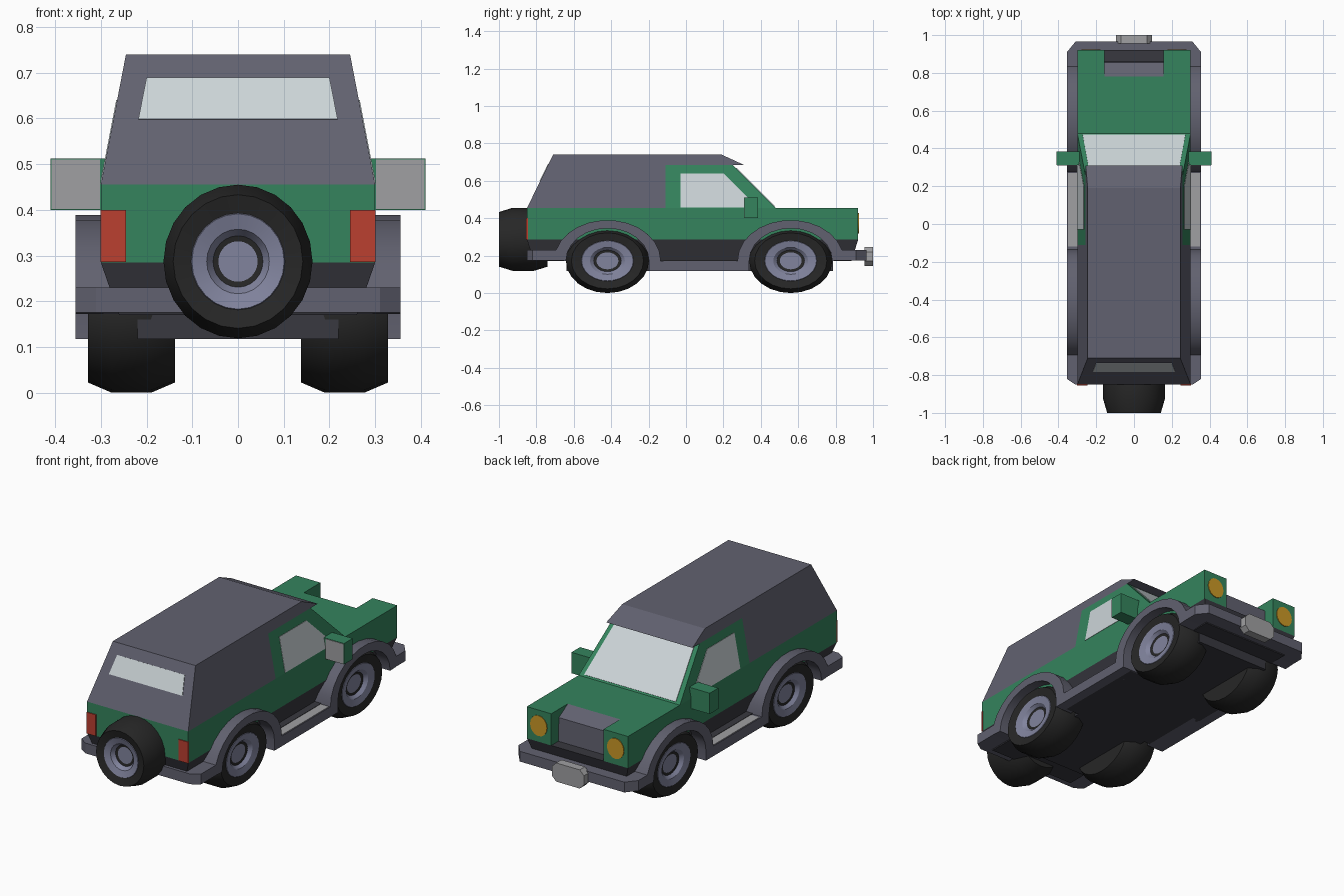
import bpy, bmesh
from math import cos, sin, pi, radians, asin
from mathutils import Vector

if "Cube" in bpy.data.objects:
    bpy.data.objects.remove(bpy.data.objects["Cube"])


def material(name, rgb):
    m = bpy.data.materials.new(name)
    m.diffuse_color = (*rgb, 1)
    m.use_nodes = True
    m.node_tree.nodes["Principled BSDF"].inputs["Base Color"].default_value = m.diffuse_color
    return m


GREEN = material("green_paint", (0.035, 0.23, 0.11))
GREY = material("dark_grey", (0.12, 0.12, 0.16))
BLACK = material("rubber", (0.02, 0.02, 0.02))
UNDER = material("underside", (0.04, 0.04, 0.05))
RIM = material("rim", (0.22, 0.23, 0.34))
GLASS = material("glass", (0.6, 0.66, 0.68))
SILVER = material("silver", (0.35, 0.35, 0.36))
RED = material("red_lamp", (0.5, 0.05, 0.03))
AMBER = material("amber_lamp", (0.6, 0.32, 0.02))


def finish(name, bm, mat, smooth=False):
    bmesh.ops.recalc_face_normals(bm, faces=bm.faces)
    me = bpy.data.meshes.new(name)
    bm.to_mesh(me)
    bm.free()
    me.materials.append(mat)
    ob = bpy.data.objects.new(name, me)
    bpy.context.collection.objects.link(ob)
    if smooth:
        bpy.ops.object.select_all(action='DESELECT')
        ob.select_set(True)
        bpy.context.view_layer.objects.active = ob
        bpy.ops.object.shade_smooth_by_angle(angle=radians(30))
    return ob


def prism(name, pts, place, mat, smooth=False):
    """Two copies of an outline (t = -1 and 1) placed in space and joined."""
    bm = bmesh.new()
    a, b = [[bm.verts.new(place(u, v, t)) for u, v in pts] for t in (-1, 1)]
    bm.faces.new(a)
    bm.faces.new(b)
    n = len(pts)
    for i in range(n):
        j = (i + 1) % n
        bm.faces.new((a[i], a[j], b[j], b[i]))
    return finish(name, bm, mat, smooth)


def span(lo, hi, t):
    return lo if t < 0 else hi


def along_x(lo, hi):
    return lambda y, z, t: (span(lo, hi, t), y, z)


def along_y(lo, hi):
    return lambda x, z, t: (x, span(lo, hi, t), z)


def along_z(lo, hi):
    return lambda x, y, t: (x, y, span(lo, hi, t))


def rect(a, b, c, d):
    return [(a, c), (b, c), (b, d), (a, d)]


def cabin_w(z):
    return 0.30 - 0.055 * (z - 0.455) / 0.285


def tapered(extra=0):
    return lambda y, z, t: (t * (cabin_w(z) + extra), y, z)


def lathe(name, profile, place, mat, n=24):
    bm = bmesh.new()
    rings = []
    for r, a in profile:
        k = n if r > 0 else 1
        rings.append([bm.verts.new(place(r * cos(2 * pi * i / n), r * sin(2 * pi * i / n), a))
                      for i in range(k)])
    for p, q in zip(rings, rings[1:]):
        for i in range(n):
            j = (i + 1) % n
            quad = [p[i % len(p)], p[j % len(p)], q[j % len(q)], q[i % len(q)]]
            bm.faces.new(list(dict.fromkeys(quad)))
    return finish(name, bm, mat, True)


def pane(name, corners, mat, out):
    """Thin panel standing just proud of a sloped surface."""
    off = Vector(out).normalized() * 0.003
    prism(name, [(i, 0) for i in range(4)],
          lambda i, _, t: Vector(corners[i]) + off * t, mat)


# painted body with the grille notch at the nose
prism("body", [(-.3, -.85), (.3, -.85), (.3, .92), (.155, .92), (.155, .78),
               (-.155, .78), (-.155, .92), (-.3, .92)], along_z(.285, .455), GREEN)
prism("grille", [(.78, .285), (.78, .455), (.855, .41), (.86, .285)], along_x(-.155, .155), GREY)

# lower body, tapering inwards to the floor
prism("lower_body", rect(-1, 1, -1, 1),
      lambda u, v, t: (u * span(.26, .30, t),
                       .035 + v * span(.85, .885, t), span(.17, .285, t)), UNDER)

# hard top, cab and windows
prism("hard_top", [(-.85, .455), (-.71, .74), (.19, .74), (.31, .685), (-.11, .685), (-.11, .455)],
      tapered(), GREY)
prism("cab", [(-.11, .455), (-.11, .685), (.25, .685), (.48, .455)], tapered(), GREEN)
prism("side_windows", [(-.03, .457), (-.03, .64), (.20, .64), (.383, .457)], tapered(.002), GLASS)


def rear_y(z):
    return -.85 + .14 * (z - .455) / .285


pane("rear_window", [(-.218, rear_y(.597), .597), (.218, rear_y(.597), .597),
                     (.20, rear_y(.688), .688), (-.20, rear_y(.688), .688)], GLASS, (0, -.285, .14))
pane("windshield", [(-.272, .473, .462), (.272, .473, .462),
                    (.235, .268, .667), (-.235, .268, .667)], GLASS, (0, 1, 1))

# floor pan: narrow over the wheels, wide between them
prism("floor_pan", [(-.22, -.64), (.22, -.64), (.22, -.18), (.30, -.18), (.30, .33), (.22, .33),
                    (.22, .785), (-.22, .785), (-.22, .33), (-.30, .33), (-.30, -.18), (-.22, -.18)],
      along_z(.118, .176), UNDER)

# bumpers with chamfered corners
prism("rear_bumper", [(-.31, -.85), (.31, -.85), (.355, -.82), (.355, -.68), (-.355, -.68), (-.355, -.82)],
      along_z(.175, .23), GREY)
prism("front_bumper", [(-.31, .965), (.31, .965), (.355, .91), (.355, .82), (-.355, .82), (-.355, .91)],
      along_z(.175, .23), GREY)
prism("front_plate", [(-.095, .17), (-.07, .145), (.07, .145), (.095, .17),
                      (.095, .22), (.07, .245), (-.07, .245), (-.095, .22)], along_y(.955, 1.0), SILVER)


# wheel arches joined by the running board
def arc(cy, ry, rz, a0, a1, n=12):
    return [(cy + ry * cos(a0 + (a1 - a0) * i / n), .172 + rz * sin(a0 + (a1 - a0) * i / n))
            for i in range(n + 1)]


REAR, FRONT = -.42, .56
low = asin(.058 / .218)
trim = ([(-.70, .175), (-.70, .23)] + arc(REAR, .285, .218, pi - low, 0)
        + arc(FRONT, .285, .218, pi, low) + [(.84, .23), (.84, .175)]
        + arc(FRONT, .222, .174, 0, pi) + [(.338, .118), (-.198, .118)]
        + arc(REAR, .222, .174, 0, pi))
for s, side in ((-1, "left"), (1, "right")):
    prism(side + "_arch_trim", trim, along_x(s * .255, s * .355), GREY, True)
    prism(side + "_step_tread", rect(.27 * s, .35 * s, -.12, .27), along_z(.165, .174), SILVER)

# wheels and spare
TYRE = [(0, -1), (.87, -1), (1, -.45), (1, .45), (.87, 1), (.63, .92), (.6, .8), (0, .55)]
HUB = [(.64, .90), (.62, .94), (.42, .86), (.32, .66), (0, .66)]


def wheel(name, place):
    lathe(name + "_tyre", TYRE, place, BLACK)
    lathe(name + "_rim", HUB, place, RIM)


for s, side in ((-1, "left"), (1, "right")):
    for cy, end in ((REAR, "rear"), (FRONT, "front")):
        wheel(f"{end}_{side}", lambda u, v, a: (s * (.233 + .095 * a), cy + .222 * u, .172 + .172 * v))
wheel("spare", lambda u, v, a: (.163 * u, -.87 - .13 * a, .287 + .168 * v))

# lamps and door mirrors
for s, side in ((-1, "left"), (1, "right")):
    prism(side + "_tail_lamp", rect(.245 * s, .301 * s, .286, .40), along_y(-.855, -.845), RED)
    lathe(side + "_headlamp", [(1, -1), (1, 1), (0, 1)],
          lambda u, v, a: (s * .228 + .05 * u, .92 + .004 * a, .372 + .055 * v), AMBER, 16)
    prism(side + "_mirror_housing", rect(.28 * s, .41 * s, .40, .512),
          lambda x, z, t: (x, span(.312, .385, t), z), GREEN)
    prism(side + "_mirror_glass", rect(.302 * s, .408 * s, .402, .51), along_y(.309, .313), SILVER)
